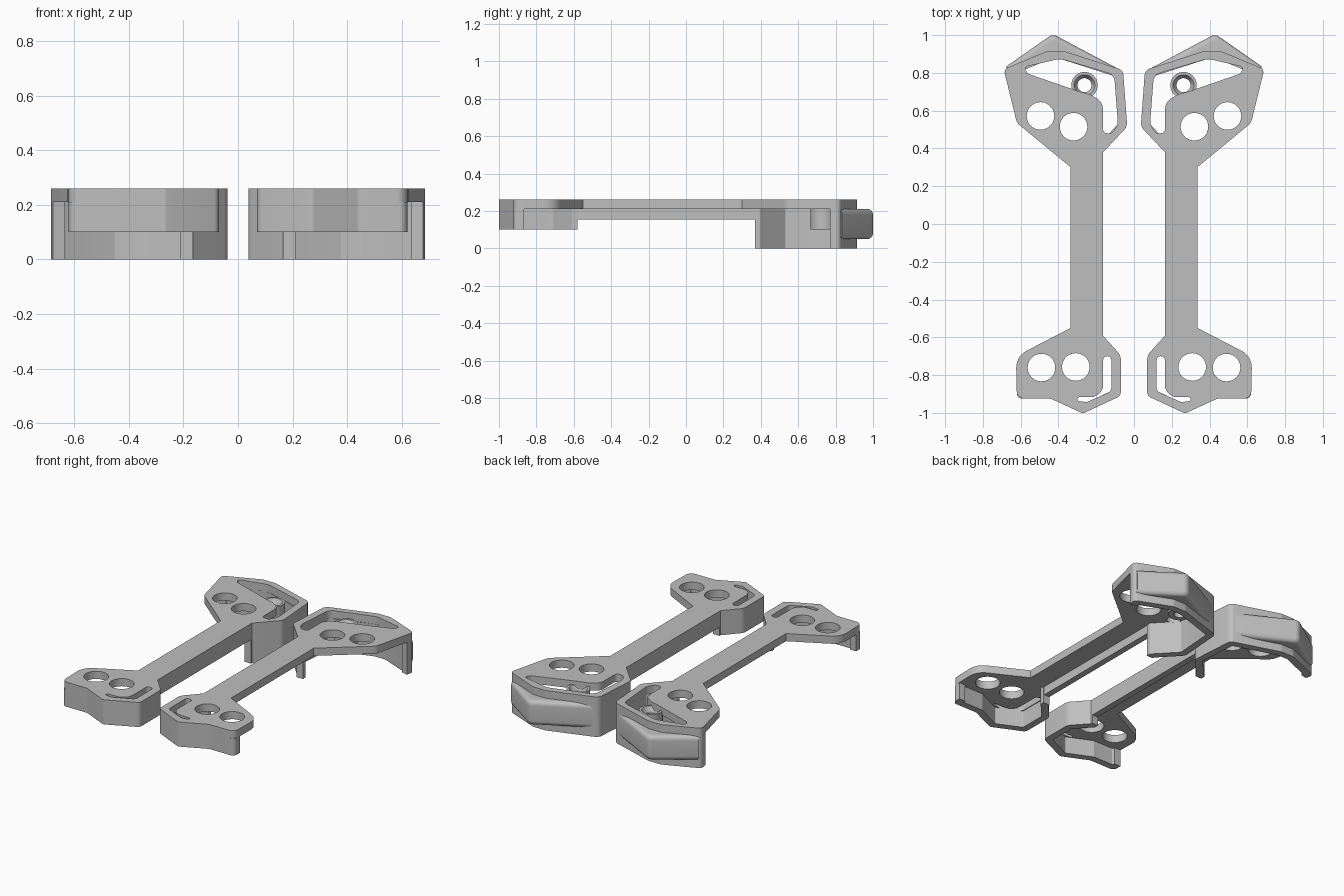
import bpy, bmesh, math
from mathutils import Vector

if "Cube" in bpy.data.objects:
    bpy.data.objects.remove(bpy.data.objects["Cube"])

grey = bpy.data.materials.new("plain_grey")
grey.use_nodes = True
COLOR = (0.52, 0.52, 0.52, 1)
grey.diffuse_color = COLOR
grey.node_tree.nodes["Principled BSDF"].inputs["Base Color"].default_value = COLOR


def fillet(points, closed=True, steps=6):
    """Round each (x, y, radius) corner of a path."""
    out, n = [], len(points)
    for i, (x, y, *rad) in enumerate(points):
        p = Vector((x, y))
        if not rad or (not closed and i in (0, n - 1)):
            out.append(p)
            continue
        a = Vector(points[i - 1][:2]) - p
        b = Vector(points[(i + 1) % n][:2]) - p
        half = a.angle(b) / 2
        cut = min(rad[0] / math.tan(half), a.length * 0.49, b.length * 0.49)
        r = cut * math.tan(half)
        center = p + (a.normalized() + b.normalized()).normalized() * r / math.sin(half)
        start, end = p + a.normalized() * cut - center, p + b.normalized() * cut - center
        sweep = start.angle_signed(end)
        for k in range(steps + 1):
            t = -sweep * k / steps
            out.append(center + Vector((start.x * math.cos(t) - start.y * math.sin(t),
                                        start.x * math.sin(t) + start.y * math.cos(t))))
    return out


def circle(x, y, r, n=40):
    return [Vector((x + r * math.cos(2 * math.pi * k / n),
                    y + r * math.sin(2 * math.pi * k / n))) for k in range(n)]


def finish(name, mesh):
    """Weld, shade, colour and mirror one part to both sides."""
    bm = bmesh.new()
    bm.from_mesh(mesh)
    bmesh.ops.remove_doubles(bm, verts=bm.verts, dist=0.0003)
    bmesh.ops.recalc_face_normals(bm, faces=bm.faces)
    for f in bm.faces:
        f.smooth = True
    bm.to_mesh(mesh)
    bm.free()
    mesh.set_sharp_from_angle(angle=math.radians(30))
    mesh.materials.clear()
    mesh.materials.append(grey)
    obj = bpy.data.objects.new(name, mesh)
    bpy.context.collection.objects.link(obj)
    obj.modifiers.new("both_sides", "MIRROR").use_mirror_merge = False


def slab(name, loops, z0, z1):
    """Extrude a flat shape with optional inner loops as holes."""
    curve = bpy.data.curves.new(name + "_profile", "CURVE")
    curve.dimensions, curve.fill_mode = "2D", "BOTH"
    curve.extrude = (z1 - z0) / 2
    for loop in loops:
        s = curve.splines.new("POLY")
        s.points.add(len(loop) - 1)
        for pt, co in zip(s.points, loop):
            pt.co = (co.x, co.y, 0, 1)
        s.use_cyclic_u = True
    temp = bpy.data.objects.new(name + "_profile", curve)
    bpy.context.collection.objects.link(temp)
    graph = bpy.context.evaluated_depsgraph_get()
    mesh = bpy.data.meshes.new_from_object(temp.evaluated_get(graph))
    bpy.data.objects.remove(temp)
    bpy.data.curves.remove(curve)
    for v in mesh.vertices:
        v.co.z += (z0 + z1) / 2
    mesh.name = name
    finish(name, mesh)


def band(path, t):
    """Closed loop of a path plus its inward (left side) offset."""
    inner = []
    pts = [Vector(p[:2]) for p in path]
    for i, p in enumerate(pts):
        dirs = []
        if i > 0:
            dirs.append((p - pts[i - 1]).normalized())
        if i < len(pts) - 1:
            dirs.append((pts[i + 1] - p).normalized())
        normals = [Vector((-d.y, d.x)) for d in dirs]
        m = sum(normals, Vector((0, 0))).normalized()
        q = p + m * t / m.dot(normals[0])
        inner.append((q.x, q.y, max(0.008, (path[i] + (0,))[2] - t)))
    return fillet(path, False) + fillet(inner, False)[::-1]


def loft(name, rings, capped):
    """Skin closed rings in order, capped at the ends or joined into a loop."""
    bm = bmesh.new()
    rows = [[bm.verts.new(c) for c in ring] for ring in rings]
    pairs = list(zip(rows, rows[1:])) + ([] if capped else [(rows[-1], rows[0])])
    for a, b in pairs:
        for i in range(len(a)):
            j = (i + 1) % len(a)
            bm.faces.new((a[i], a[j], b[j], b[i]))
    if capped:
        bm.faces.new(rows[0][::-1])
        bm.faces.new(rows[-1])
    mesh = bpy.data.meshes.new(name)
    bm.to_mesh(mesh)
    bm.free()
    finish(name, mesh)


TOP, UNDER, WALL = 0.26, 0.21, 0.045

# Outline pieces, counter-clockwise: large head, then small head
large_head = [(0.69, 0.82, 0.03), (0.46, 0.915, 0.06), (0.37, 0.915, 0.06),
              (0.058, 0.815, 0.04), (0.036, 0.515, 0.05), (0.165, 0.378)]
small_head = [(0.165, -0.59), (0.07, -0.695, 0.06), (0.07, -0.91, 0.03),
              (0.27, -1.003, 0.025), (0.44, -0.925, 0.03), (0.62, -0.925, 0.04)]
outline = ([(0.335, -0.55), (0.335, 0.30), (0.62, 0.535, 0.06)] + large_head
           + small_head + [(0.625, -0.70, 0.1)])

# Slots and round holes through the top plate
large_slot = [(0.085, 0.53, 0.05), (0.105, 0.79, 0.05), (0.39, 0.875, 0.08),
              (0.585, 0.83, 0.03), (0.56, 0.795, 0.02), (0.30, 0.705),
              (0.23, 0.685, 0.03), (0.165, 0.645, 0.06), (0.165, 0.48, 0.03),
              (0.115, 0.48, 0.03)]
small_slot = [(0.12, -0.70, 0.02), (0.163, -0.70, 0.02), (0.163, -0.917, 0.1),
              (0.30, -0.917, 0.01), (0.30, -0.937, 0.01), (0.25, -0.943, 0.03),
              (0.12, -0.885, 0.03)]
holes = [circle(x, y, 0.073) for x, y in
         [(0.32, 0.515), (0.495, 0.572), (0.308, -0.757), (0.49, -0.76)]]
slab("top_plate", [fillet(outline), fillet(large_slot), fillet(small_slot)] + holes,
     UNDER, TOP)

# Walls hanging below the plate edge
slab("large_head_wall", [band([(0.678, 0.77)] + large_head + [(0.165, 0.368)], WALL)],
     0, UNDER)
slab("small_head_wall", [band([(0.165, -0.58)] + small_head + [(0.62, -0.865)], WALL)],
     0.10, UNDER)

# Stiffening rib under the inner edge of the arm
slab("arm_rib", [[Vector(c) for c in
                  [(0.165, -0.59), (0.205, -0.59), (0.205, 0.378), (0.165, 0.378)]]],
     0.155, UNDER)

# Rounded bumper on the back wall
nose = fillet([(0.09, 0.825), (0.43, 1.006, 0.04), (0.675, 0.835)], False, 8)
root = [Vector(c) for c in [(0.65, 0.80), (0.46, 0.875), (0.37, 0.875), (0.11, 0.79)]]
levels = []
R = 0.03
for k in range(7):
    a = math.pi / 2 * k / 6
    levels.append((0.05 + R * (1 - math.cos(a)), R * (1 - math.sin(a))))
levels += [(UNDER + 0.05 - z, d) for z, d in reversed(levels)]
loft("back_bumper", [[(p.x, p.y - d, z) for p in nose] + [(p.x, p.y, z) for p in root]
                     for z, d in levels], True)

# Countersunk screw boss in the large slot
profile = [(0.037, 0.10), (0.037, 0.205), (0.055, 0.235), (0.07, 0.235), (0.07, 0.10)]
loft("screw_boss", [[(p.x, p.y, z) for p in circle(0.262, 0.735, r)] for r, z in profile],
     False)
